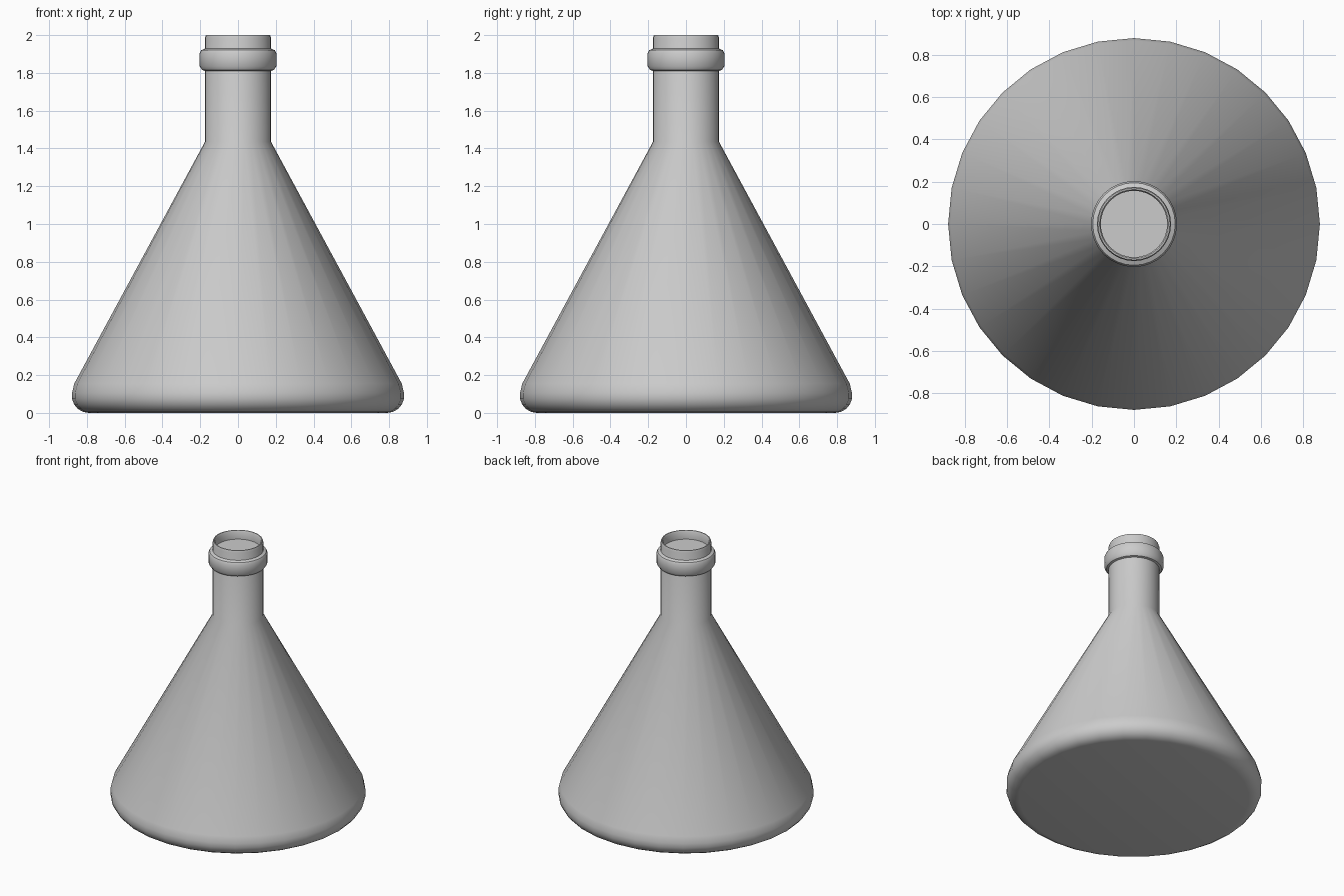
import bpy
import bmesh
from math import cos, sin, tau, radians

cube = bpy.data.objects.get("Cube")
if cube:
    bpy.data.objects.remove(cube, do_unlink=True)

SIDES = 32

glass = bpy.data.materials.new("light grey")
glass.use_nodes = True
colour = (0.6, 0.6, 0.6, 1)
glass.diffuse_color = colour
glass.node_tree.nodes["Principled BSDF"].inputs["Base Color"].default_value = colour


def lathe(name, profile, cap_ends=False, closed=False):
    """Revolve (radius, height) points around the z axis."""
    bm = bmesh.new()
    rings = [[bm.verts.new((r * cos(tau * i / SIDES), r * sin(tau * i / SIDES), z))
              for i in range(SIDES)] for r, z in profile]
    pairs = list(zip(rings, rings[1:]))
    if closed:
        pairs.append((rings[-1], rings[0]))
    for low, high in pairs:
        for i in range(SIDES):
            j = (i + 1) % SIDES
            bm.faces.new((low[i], low[j], high[j], high[i]))
    if cap_ends:
        bm.faces.new(rings[0][::-1])
        bm.faces.new(rings[-1])
    bmesh.ops.recalc_face_normals(bm, faces=bm.faces)
    mesh = bpy.data.meshes.new(name)
    bm.to_mesh(mesh)
    bm.free()
    mesh.materials.append(glass)
    obj = bpy.data.objects.new(name, mesh)
    bpy.context.collection.objects.link(obj)
    bpy.ops.object.select_all(action="DESELECT")
    obj.select_set(True)
    bpy.context.view_layer.objects.active = obj
    bpy.ops.object.shade_smooth_by_angle(angle=radians(35))
    return obj


# Rounded foot: quarter turn and a little more, up to the cone
foot = [(0.79 + 0.09 * sin(radians(a)), 0.09 - 0.09 * cos(radians(a)))
        for a in range(0, 101, 20)]

# Conical body, neck and rim, folding in to the recessed floor of the mouth
body = foot + [(0.867, 0.155), (0.175, 1.435), (0.175, 1.985), (0.17, 2.0),
               (0.163, 2.0), (0.157, 1.99), (0.157, 1.935)]
lathe("flask_body", body, cap_ends=True)

# Collar around the neck
lathe("neck_collar", [(0.172, 1.81), (0.19, 1.815), (0.203, 1.835), (0.203, 1.905),
                      (0.195, 1.92), (0.172, 1.93)], closed=True)
